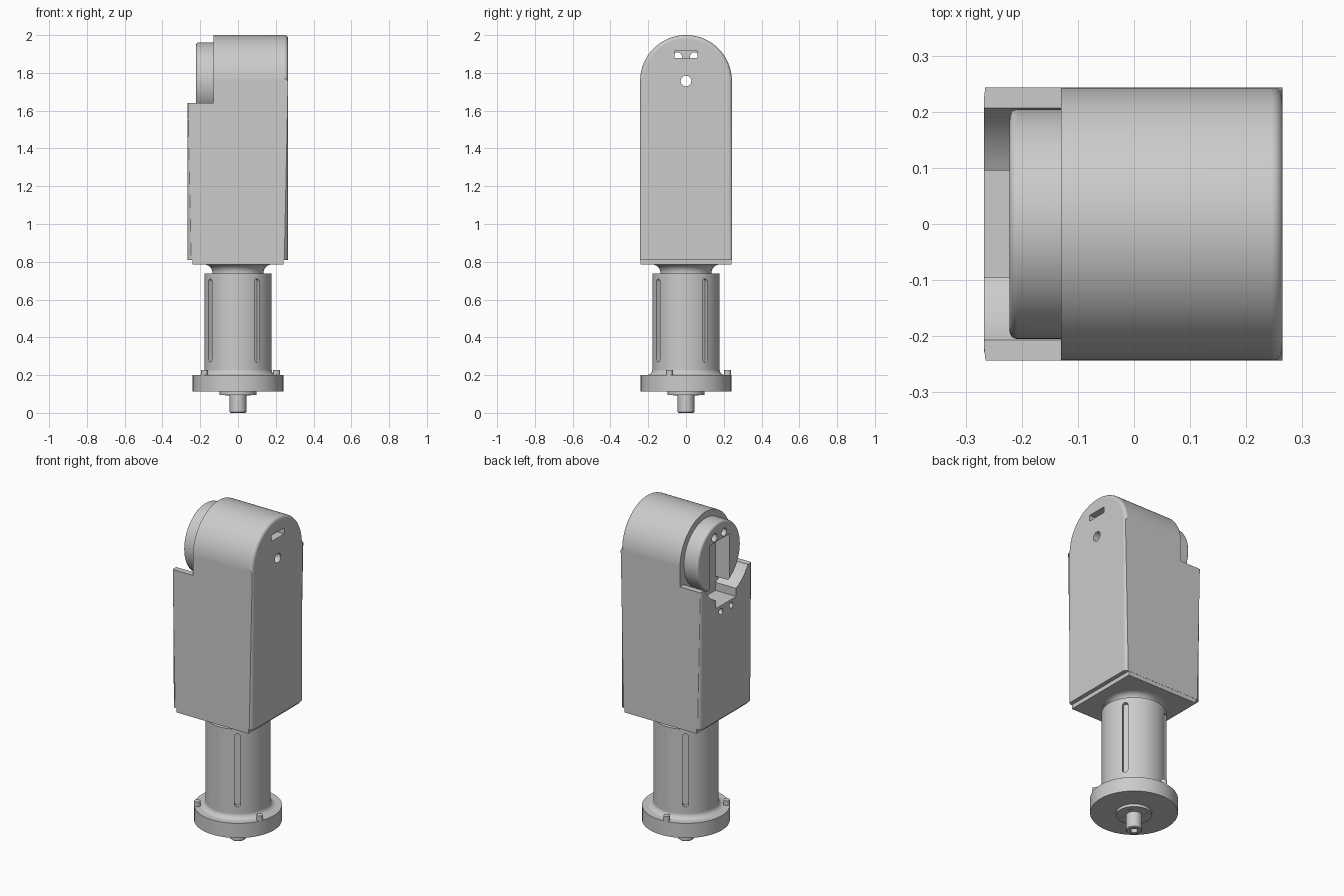
import bpy, bmesh
from math import sin, cos, pi, radians
from mathutils import Matrix

cube = bpy.data.objects.get("Cube")
if cube:
    bpy.data.objects.remove(cube)

grey = bpy.data.materials.new("light_grey")
grey.use_nodes = True
grey.diffuse_color = (0.6, 0.6, 0.6, 1)
grey.node_tree.nodes["Principled BSDF"].inputs["Base Color"].default_value = (0.6, 0.6, 0.6, 1)

HUB_Z = 1.757          # height of the joint axis
HALF_Y = 0.243         # half depth of the housing
STEP_X = -0.13         # where the stepped joint side begins


def new_object(name, bm):
    bmesh.ops.recalc_face_normals(bm, faces=bm.faces)
    mesh = bpy.data.meshes.new(name)
    bm.to_mesh(mesh)
    bm.free()
    mesh.materials.append(grey)
    obj = bpy.data.objects.new(name, mesh)
    bpy.context.collection.objects.link(obj)
    return obj


def arc(cx, cy, r, a0, a1, n):
    return [(cx + r * cos(radians(a0 + (a1 - a0) * i / n)),
             cy + r * sin(radians(a0 + (a1 - a0) * i / n))) for i in range(n + 1)]


def prism(name, outline, x0, x1, bevel_at=(), radius=0.02, skip_below=None):
    """Extrude a (y, z) outline along x, rounding the rims at the given x."""
    bm = bmesh.new()
    face = bm.faces.new([bm.verts.new((x0, y, z)) for y, z in outline])
    ext = bmesh.ops.extrude_face_region(bm, geom=[face])["geom"]
    for v in ext:
        if isinstance(v, bmesh.types.BMVert):
            v.co.x = x1
    rims = [e for e in bm.edges
            if any(all(abs(v.co.x - x) < 1e-5 for v in e.verts) for x in bevel_at)
            and not (skip_below and all(v.co.z < skip_below for v in e.verts))]
    if rims:
        bmesh.ops.bevel(bm, geom=rims, offset=radius, segments=5, profile=0.5, affect='EDGES')
    return new_object(name, bm)


def rect(y0, y1, z0, z1):
    return [(y0, z0), (y1, z0), (y1, z1), (y0, z1)]


def circle(y, z, r, n=32):
    return arc(y, z, r, 0, 360, n)[:-1]


def lathe(name, profile, n=64, at=(0, 0)):
    """Revolve an (r, z) profile around a vertical axis."""
    bm = bmesh.new()
    rings = []
    for r, z in profile:
        if r == 0:
            rings.append([bm.verts.new((at[0], at[1], z))] * n)
        else:
            rings.append([bm.verts.new((at[0] + r * cos(2 * pi * i / n),
                                        at[1] + r * sin(2 * pi * i / n), z)) for i in range(n)])
    for a, b in zip(rings, rings[1:]):
        for i in range(n):
            j = (i + 1) % n
            bm.faces.new(list(dict.fromkeys((a[i], a[j], b[j], b[i]))))
    return new_object(name, bm)


def cut(obj, cutters):
    bpy.context.view_layer.objects.active = obj
    for c in cutters:
        mod = obj.modifiers.new("cut", 'BOOLEAN')
        mod.operation, mod.solver, mod.object = 'DIFFERENCE', 'EXACT', c
        bpy.ops.object.modifier_apply(modifier=mod.name)


def discard(cutters):
    for c in cutters:
        bpy.data.objects.remove(c)


# Housing: arched block with rounded rims
arch = [(-HALF_Y, 0.81), (HALF_Y, 0.81)] + arc(0, HUB_Z, HALF_Y, 0, 180, 48)
housing = prism("housing", arch, -0.267, 0.265, (-0.267, 0.265), 0.02, 0.82)

# Joint disc on the stepped side
disc = prism("joint_disc", circle(0, HUB_Z, 0.205, 64), -0.222, STEP_X + 0.01, (-0.222,), 0.015)

# Stepped side, round clearance and notch below the disc
step_cutters = [
    prism("step_cutter", rect(-0.4, 0.4, 1.64, 2.2), -0.4, STEP_X),
    prism("clearance_cutter", circle(0, HUB_Z, 0.238, 64), -0.4, STEP_X),
    prism("notch_cutter", rect(-0.095, 0.095, 1.49, 1.7), -0.4, STEP_X),
    prism("label_slot_cutter", rect(-0.062, 0.062, 1.88, 1.916), 0.17, 0.4),
] + [prism("small_hole_cutter", circle(s * 0.05, 1.455, 0.018), -0.4, -0.2) for s in (-1, 1)]
hole_cutters = [prism("axis_hole_cutter", circle(0, HUB_Z, 0.028), -0.4, 0.4)]
hole_cutters += [prism("pin_hole_cutter", circle(s * 0.045, 1.885, 0.024), -0.4, 0.2) for s in (-1, 1)]
disc_slot = prism("disc_slot_cutter", rect(-0.095, 0.095, 1.4, 1.855), -0.4, STEP_X + 0.001)
cut(housing, step_cutters + hole_cutters)
cut(disc, [disc_slot] + hole_cutters)
discard(step_cutters + hole_cutters + [disc_slot])

# Plate under the housing
plate = prism("bottom_plate", rect(-HALF_Y + 0.001, HALF_Y - 0.001, 0.785, 0.815), -0.24, 0.24)

# Flared neck between housing and column
lathe("neck", [(0, 0.79), (0.178, 0.79)] + arc(0.178, 0.742, 0.043, 90, 180, 8)
      + [(0.135, 0.72), (0, 0.72)])

# Column with filleted foot and four long grooves
column = lathe("column", [(0, 0.738), (0.178, 0.738)] + arc(0.208, 0.23, 0.03, 180, 270, 8)
               + [(0.208, 0.15), (0, 0.15)])
capsule = arc(0, 0.694, 0.016, 0, 180, 12) + arc(0, 0.286, 0.016, 180, 360, 12)
grooves = []
for k in range(4):
    g = prism("groove_cutter", capsule, 0.155, 0.25)
    g.data.transform(Matrix.Rotation(radians(34.2 + 90 * k), 4, 'Z'))
    grooves.append(g)
cut(column, grooves)
discard(grooves)

# Flange, pilot ring and hollow shaft
lathe("flange", [(0, 0.112), (0.24, 0.112), (0.24, 0.2), (0, 0.2)])
lathe("pilot_ring", [(0, 0.096), (0.098, 0.096), (0.098, 0.12), (0, 0.12)])
lathe("shaft", [(0, 0.05), (0.02, 0.05), (0.02, 0), (0.04, 0), (0.044, 0.004),
                (0.044, 0.11), (0, 0.11)], 32)

# Flange bolts and ring screws
for k in range(3):
    a = radians(-23 + 120 * k)
    lathe("flange_bolt", [(0, 0.18), (0.018, 0.18), (0.018, 0.228), (0, 0.228)], 20,
          (0.222 * cos(a), 0.222 * sin(a)))
for k in range(4):
    a = radians(34 + 90 * k)
    lathe("ring_screw", [(0, 0.092), (0.009, 0.092), (0.009, 0.1), (0, 0.1)], 12,
          (0.072 * cos(a), 0.072 * sin(a)))

# Smooth shading with sharp edges kept
for obj in bpy.context.collection.objects:
    if obj.type == 'MESH' and grey.name in obj.data.materials:
        obj.data.shade_smooth()
        obj.data.set_sharp_from_angle(angle=radians(32))
        obj.modifiers.new("even_normals", 'WEIGHTED_NORMAL').keep_sharp = True
